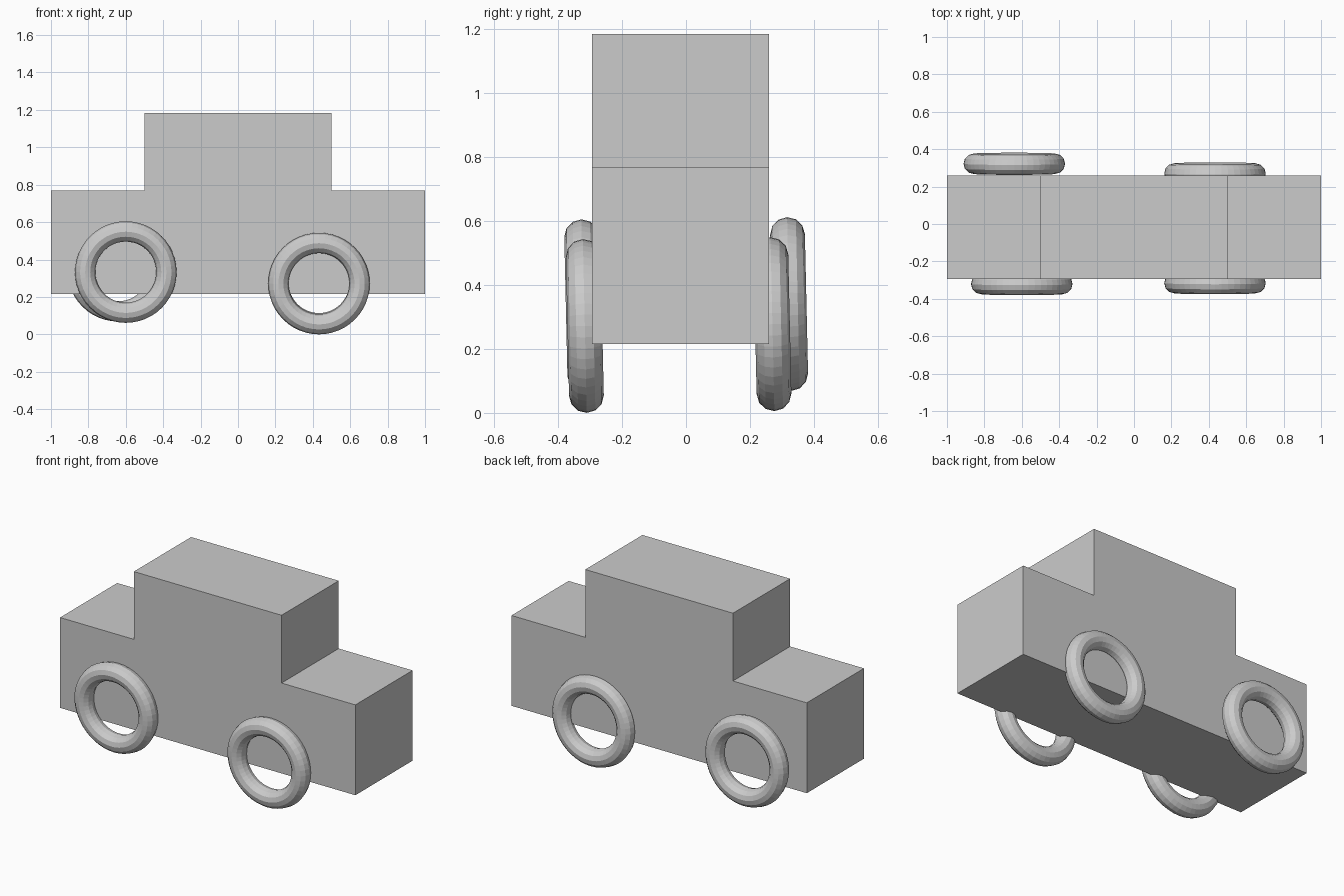
import bpy, bmesh
from math import radians

if "Cube" in bpy.data.objects:
    bpy.data.objects.remove(bpy.data.objects["Cube"])

# Body: stepped side profile (x, z) extruded across y
PROFILE = [(-1, 0.215), (1, 0.215), (1, 0.768), (0.5, 0.768),
           (0.5, 1.183), (-0.5, 1.183), (-0.5, 0.768), (-1, 0.768)]
Y_FRONT, Y_BACK = -0.293, 0.26

bm = bmesh.new()
face = bm.faces.new([bm.verts.new((x, Y_FRONT, z)) for x, z in PROFILE])
ext = bmesh.ops.extrude_face_region(bm, geom=[face])
verts = [g for g in ext["geom"] if isinstance(g, bmesh.types.BMVert)]
bmesh.ops.translate(bm, verts=verts, vec=(0, Y_BACK - Y_FRONT, 0))
bmesh.ops.recalc_face_normals(bm, faces=bm.faces)
mesh = bpy.data.meshes.new("car_body")
bm.to_mesh(mesh)
bm.free()
bpy.context.collection.objects.link(bpy.data.objects.new("car_body", mesh))


# Wheels: flat-shaded rings, leaning slightly toward the front
def wheel(name, location):
    bpy.ops.mesh.primitive_torus_add(
        major_radius=0.2172, minor_radius=0.0543,
        major_segments=48, minor_segments=12,
        location=location, rotation=(radians(91.3), 0, 0))
    bpy.context.object.name = name


WHEELS = {
    "wheel_front_left": (-0.60, -0.321, 0.333),
    "wheel_front_right": (0.433, -0.316, 0.2715),
    "wheel_back_left": (-0.64, 0.322, 0.340),
    "wheel_back_right": (0.433, 0.270, 0.277),
}
for name, location in WHEELS.items():
    wheel(name, location)
